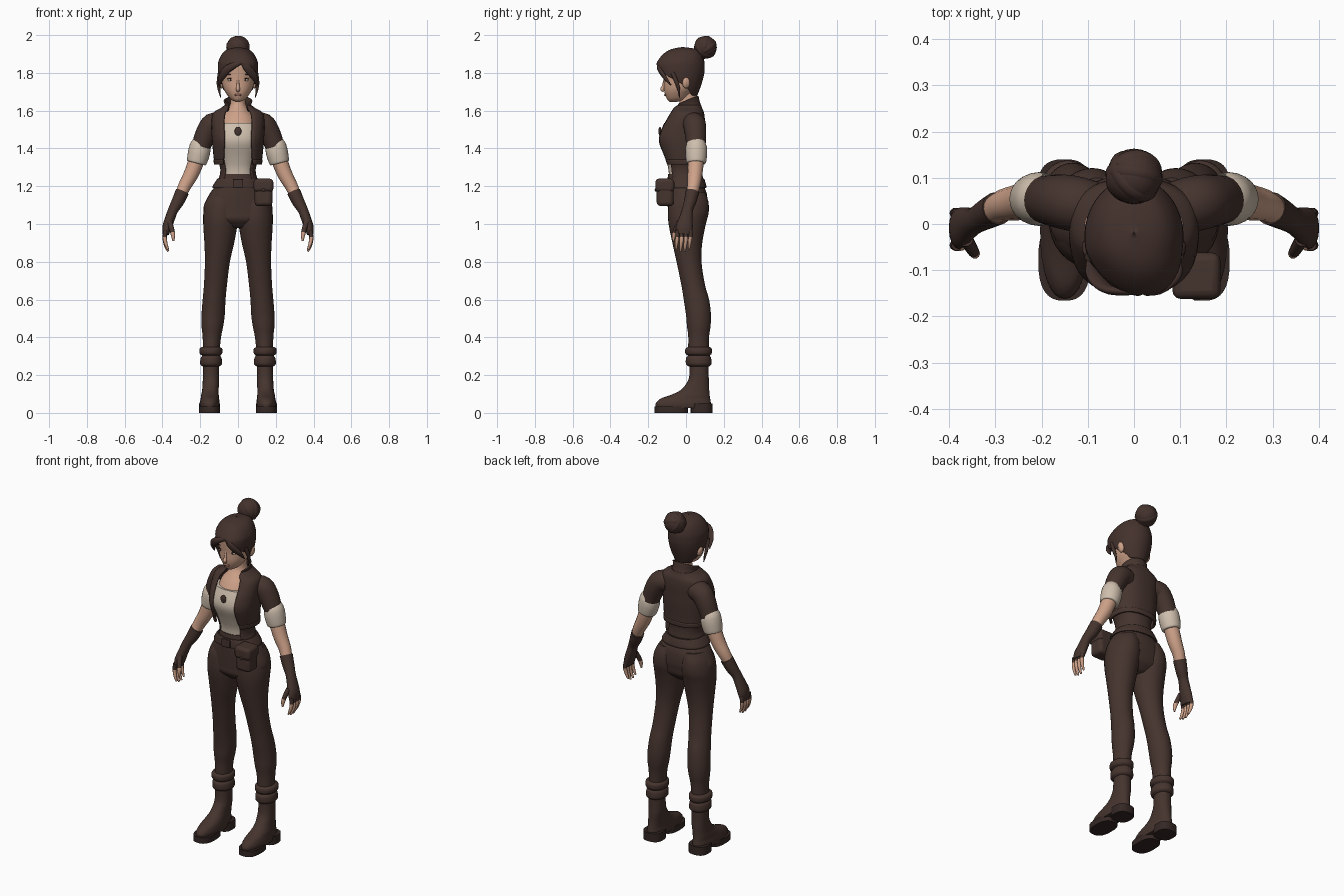
import bpy, bmesh, math
from mathutils import Vector, Matrix, Euler

cube = bpy.data.objects.get("Cube")
if cube:
    bpy.data.objects.remove(cube, do_unlink=True)


def material(name, red, green, blue):
    mat = bpy.data.materials.new(name)
    mat.use_nodes = True
    color = (red, green, blue, 1)
    mat.diffuse_color = color
    shader = mat.node_tree.nodes["Principled BSDF"]
    shader.inputs["Base Color"].default_value = color
    shader.inputs["Roughness"].default_value = .8
    return mat


BROWN = material("brown cloth", .06, .034, .027)
HAIR = material("brown hair", .058, .032, .026)
SOLE = material("dark sole", .035, .021, .018)
SKIN = material("skin", .62, .36, .25)
LIPS = material("lips", .42, .19, .14)
LINEN = material("linen", .62, .52, .42)


def finish(bm, name, *mats):
    """Turn a bmesh into a smooth shaded object that keeps its sharp edges."""
    mesh = bpy.data.meshes.new(name)
    bm.to_mesh(mesh)
    bm.free()
    for mat in mats:
        mesh.materials.append(mat)
    mesh.shade_smooth()
    mesh.set_sharp_from_angle(angle=math.radians(45))
    obj = bpy.data.objects.new(name, mesh)
    bpy.context.scene.collection.objects.link(obj)
    return obj


def spline(rows, steps=4):
    """Smooth curve through rows of numbers."""
    result = []
    last = len(rows) - 1
    for i in range(last):
        around = [rows[min(max(i + k, 0), last)] for k in (-1, 0, 1, 2)]
        for step in range(steps):
            t = step / steps
            result.append([b + t / 2 * (c - a + t * (2 * a - 5 * b + 4 * c - d + t * (3 * (b - c) + d - a)))
                           for a, b, c, d in zip(*around)])
    return result + [list(rows[-1])]


def skin_rings(name, rings, mats, side=1, closed=True, split=None):
    """Join rings of points; faces below the split height get the second material."""
    bm = bmesh.new()
    loops = [[bm.verts.new((side * x, y, z)) for x, y, z in ring] for ring in rings]
    for low, high in zip(loops, loops[1:]):
        count = len(low)
        for i in range(count if closed else count - 1):
            j = (i + 1) % count
            bm.faces.new((low[i], low[j], high[j], high[i]))
    if closed:
        bm.faces.new(loops[0][::-1])
        bm.faces.new(loops[-1])
        bmesh.ops.recalc_face_normals(bm, faces=bm.faces)
    else:
        bmesh.ops.remove_doubles(bm, verts=bm.verts, dist=.0002)
    if split:
        for face in bm.faces:
            face.material_index = int(face.calc_center_median().z < split)
    return finish(bm, name, *mats)


def power(value, exponent):
    return math.copysign(abs(value) ** exponent, value)


def loft(name, rows, mat, side=1, square=2, thick=0, warp=None, count=32):
    """Rows: height, left, right, front, back and, for an open shell, the front gap in degrees."""
    rings = []
    for z, left, right, front, back, *gap in spline(rows):
        start = math.radians(max(gap[0], 0)) if gap else 0
        ring = []
        for i in range(count + bool(gap)):
            angle = start + (math.tau - 2 * start) * i / count
            x = (left + right) / 2 + (right - left) / 2 * power(math.sin(angle), 2 / square)
            y = (front + back) / 2 - (back - front) / 2 * power(math.cos(angle), 2 / square)
            ring.append(warp(x, y, z) if warp else (x, y, z))
        rings.append(ring)
    obj = skin_rings(name, rings, [mat], side, not rows[0][5:])
    if thick:
        solid = obj.modifiers.new("thickness", "SOLIDIFY")
        solid.thickness, solid.offset = thick, -1
    return obj


def body(name, rows, mat, **options):
    """Centred loft from height, half width, front, back and gap."""
    return loft(name, [(z, -half, half, *rest) for z, half, *rest in rows], mat, **options)


def tube(name, points, *mats, side=1, split=None, count=16):
    """Points: x, y, z, radius and, where oval, the radius along y."""
    rows = spline([(*p, p[-1])[:5] for p in points])
    centers = [Vector(row[:3]) for row in rows]
    rings = []
    for i, (center, row) in enumerate(zip(centers, rows)):
        along = (centers[min(i + 1, len(rows) - 1)] - centers[max(i - 1, 0)]).normalized()
        depth = Vector((0, 1, 0))
        depth = (depth - along * depth.dot(along)).normalized()
        across = along.cross(depth)
        angles = [math.tau * k / count for k in range(count)]
        rings.append([center + across * row[3] * math.cos(a) + depth * row[4] * math.sin(a) for a in angles])
    return skin_rings(name, rings, mats, side, split=split)


def ball(name, center, radii, mat, turn=0):
    bm = bmesh.new()
    place = Matrix.LocRotScale(Vector(center), Euler((0, turn, 0)), Vector(radii))
    bmesh.ops.create_uvsphere(bm, u_segments=24, v_segments=16, radius=1, matrix=place)
    return finish(bm, name, mat)


def box(name, center, size, mat, bevel):
    bm = bmesh.new()
    bmesh.ops.create_cube(bm, size=1, matrix=Matrix.LocRotScale(Vector(center), None, Vector(size)))
    obj = finish(bm, name, mat)
    soft = obj.modifiers.new("bevel", "BEVEL")
    soft.width, soft.segments = bevel, 3
    return obj


# Torso: neck, shirt, open jacket and collar
body("neck_and_chest", [(1.42, .1, -.12, .07), (1.5, .1, -.12, .08), (1.56, .09, -.09, .08),
                        (1.6, .06, -.06, .07), (1.64, .04, -.035, .06), (1.72, .04, -.035, .06)], SKIN)
body("shirt", [(1.25, .085, -.09, .07), (1.3, .085, -.095, .07), (1.36, .1, -.115, .08), (1.43, .12, -.142, .08),
               (1.48, .12, -.138, .08), (1.535, .11, -.115, .08)], LINEN, square=2.4)
ball("shirt_keyhole", (0, -.138, 1.49), (.018, .008, .024), BROWN)
body("jacket", [(1.32, .125, -.115, .095, 36), (1.36, .13, -.13, .095, 32), (1.44, .138, -.155, .1, 28),
                (1.5, .14, -.142, .1, 28), (1.55, .14, -.115, .1, 28), (1.59, .13, -.09, .095, 28),
                (1.615, .09, -.075, .085, 33), (1.63, .07, -.06, .08, 45)], BROWN, square=2.4, thick=.01)
body("jacket_hem", [(1.315, .127, -.118, .098, 36), (1.34, .13, -.126, .099, 35)], BROWN, square=2.4, thick=.012)
body("collar", [(1.6, .085, -.075, .09, 42), (1.64, .07, -.07, .075, 48), (1.68, .076, -.07, .066, 54)], BROWN,
     thick=.008, warp=lambda x, y, z: (x, y, z + (y - .07) * 5 * (z - 1.6)))

# Trousers: waist, hips and belt
body("high_waist", [(1.24, .1, -.1, .09, 45), (1.29, .094, -.102, .085, 45), (1.35, .11, -.115, .09, 45)],
     BROWN, square=2.2, thick=.006)
body("hips", [(.98, .06, -.05, .06), (1.02, .17, -.09, .1), (1.06, .18, -.095, .11), (1.1, .18, -.097, .115),
              (1.16, .15, -.1, .11), (1.21, .115, -.1, .092), (1.265, .095, -.095, .085)], BROWN, square=2.2)
body("belt", [(1.19, .135, -.108, .106), (1.2, .135, -.11, .108), (1.23, .116, -.108, .1), (1.24, .108, -.104, .096)],
     BROWN, square=2.2)
box("belt_buckle", (0, -.112, 1.215), (.055, .012, .045), BROWN, .004)

# Belt pouch on the left hip
box("pouch", (.135, -.11, 1.16), (.095, .09, .13), BROWN, .02)
box("pouch_flap", (.135, -.112, 1.205), (.104, .1, .07), BROWN, .018)
ball("pouch_button", (.135, -.16, 1.18), (.009, .006, .009), BROWN)

# Head and face
body("head", [(1.646, .01, -.085, -.05), (1.66, .038, -.1, 0), (1.69, .062, -.112, .03), (1.72, .078, -.117, .06),
              (1.76, .087, -.118, .08), (1.8, .09, -.122, .085), (1.85, .088, -.122, .08), (1.9, .06, -.08, .06)],
     SKIN, square=2.1)
tube("nose", [(0, -.113, 1.77, .005), (0, -.12, 1.73, .008), (0, -.125, 1.713, .011), (0, -.116, 1.703, .006)], SKIN)
ball("mouth", (0, -.109, 1.683), (.02, .007, .006), LIPS)

# Hair shell with a parted front, then the bun
body("hair", [(1.68, .055, -.03, .06, 112), (1.72, .085, -.1, .075, 102), (1.76, .1, -.135, .088, 75),
              (1.8, .106, -.15, .097, 38), (1.83, .107, -.156, .099, 16), (1.86, .104, -.152, .097, 0),
              (1.9, .085, -.12, .085, 0), (1.925, .055, -.08, .06, 0), (1.937, .001, -.02, -.018, 0)],
     HAIR, thick=.014, count=48, warp=lambda x, y, z: (x + max(0, -y - .06) * .2, y, z))
ball("bun", (0, .103, 1.935), (.06, .06, .06), HAIR)
for tilt, turn in ((.5, .3), (1.3, -.6), (-.6, .9)):
    bpy.ops.mesh.primitive_torus_add(major_radius=.042, minor_radius=.021, major_segments=32, minor_segments=12,
                                     location=(0, .103, 1.935), rotation=(tilt, turn, 0))
    wrap = bpy.context.object
    wrap.name = "bun_wrap"
    wrap.data.materials.append(HAIR)
    wrap.data.shade_smooth()
ball("bun_base", (0, .06, 1.89), (.045, .04, .035), HAIR)

for side, label in ((1, "left"), (-1, "right")):
    # Eyes, ears and loose locks
    ball(label + "_eye", (side * .04, -.101, 1.762), (.016, .009, .007), LINEN)
    ball(label + "_iris", (side * .039, -.105, 1.762), (.006, .007, .007), SOLE)
    ball(label + "_lashes", (side * .041, -.103, 1.77), (.019, .01, .003), SOLE, side * .12)
    ball(label + "_brow", (side * .042, -.106, 1.792), (.019, .007, .003), HAIR, side * .1)
    ball(label + "_ear", (side * .092, 0, 1.748), (.014, .02, .03), SKIN, side * .2)
    tube(label + "_fringe", [(.0 + side * .02, -.142, 1.855, .008, .01), (.05, -.143, 1.825, .02, .01),
                             (.085, -.115, 1.78, .018, .01), (.1, -.08, 1.735, .003)], HAIR, side=side)
    tube(label + "_lock", [(.095, -.07, 1.8, .012), (.103, -.05, 1.75, .01), (.1, -.038, 1.71, .007),
                           (.092, -.035, 1.67, .002)], HAIR, side=side)

    # Arm with short sleeve and rolled cuff
    tube(label + "_sleeve", [(.09, .035, 1.53, .058), (.135, .045, 1.527, .06), (.165, .05, 1.485, .057),
                             (.185, .052, 1.44, .053), (.2, .054, 1.4, .05)], BROWN, side=side, count=24)
    tube(label + "_cuff", [(.197, .054, 1.415, .05), (.2, .054, 1.41, .056), (.207, .054, 1.375, .058),
                           (.218, .054, 1.33, .053), (.22, .054, 1.322, .046)], LINEN, side=side, count=24)
    tube(label + "_arm", [(.2, .054, 1.4, .042), (.222, .052, 1.33, .042), (.25, .047, 1.26, .039),
                          (.283, .04, 1.2, .034), (.31, .024, 1.14, .029), (.34, .01, 1.08, .024)], SKIN, side=side)

    # Fingerless glove and hand
    tube(label + "_glove", [(.295, .034, 1.17, .036), (.318, .022, 1.12, .033), (.343, .008, 1.075, .027, .029),
                            (.36, 0, 1.03, .026, .036), (.375, -.008, .985, .025, .044), (.383, -.012, .945, .017, .042)],
         BROWN, side=side)
    for finger in range(4):
        y = -.046 + .023 * finger
        drop = (.01, 0, 0, .012)[finger]
        tube(label + "_finger", [(.383, y, .965, .012), (.388, y, .92 + drop, .011), (.382, y - .004, .885 + drop, .009),
                                 (.37, y - .006, .855 + drop, .005)],
             BROWN, SKIN, side=side, split=.932, count=10)
    tube(label + "_thumb", [(.362, -.035, 1.01, .015), (.35, -.055, .97, .013), (.344, -.064, .94, .011),
                            (.342, -.067, .91, .005)], BROWN, SKIN, side=side, split=.955, count=10)

    # Leg, boot and boot cuff
    loft(label + "_leg", [(.3, .1, .185, .01, .12), (.4, .09, .187, .012, .122), (.46, .078, .193, .005, .13),
                          (.52, .07, .193, 0, .132), (.6, .066, .187, -.012, .122), (.68, .058, .18, -.025, .1),
                          (.8, .043, .175, -.05, .082), (.9, .02, .178, -.072, .086), (1, .003, .184, -.092, .105),
                          (1.06, 0, .183, -.095, .12), (1.12, .005, .17, -.09, .118), (1.17, .02, .14, -.07, .1)],
         BROWN, side=side)
    loft(label + "_boot_cuff", [(.245, .1, .186, .015, .12), (.258, .085, .2, 0, .135), (.29, .087, .198, 0, .133),
                                (.303, .094, .19, .01, .126), (.314, .084, .203, -.003, .136),
                                (.34, .084, .203, -.003, .136), (.35, .1, .186, .015, .12)], BROWN, side=side)
    loft(label + "_boot", [(.025, .1, .2, -.158, .13), (.05, .097, .203, -.16, .132), (.075, .1, .198, -.135, .128),
                           (.095, .102, .195, -.08, .125), (.12, .103, .19, -.03, .123), (.16, .1, .187, .005, .122),
                           (.2, .1, .186, .018, .12), (.27, .1, .186, .02, .12)], BROWN, side=side, square=2.2)
    for part, front, back, height in (("sole", -.166, .01, .035), ("heel", .025, .14, .05)):
        loft(label + "_boot_" + part, [(z, .094, .207, front, back) for z in (0, height)],
             SOLE, side=side, square=2.6)
